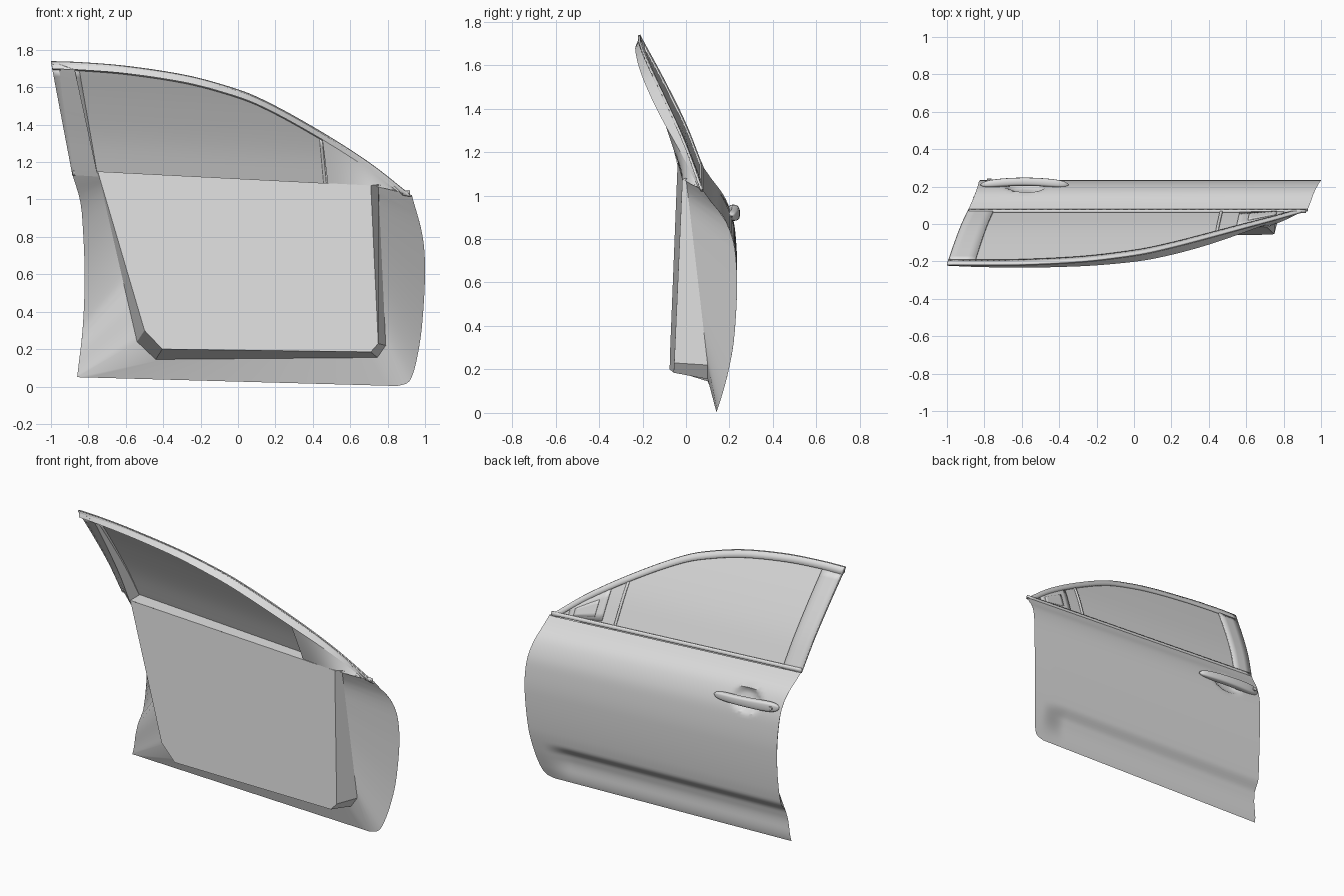
import bpy, bmesh, math
from mathutils import Vector

if "Cube" in bpy.data.objects:
    bpy.data.objects.remove(bpy.data.objects["Cube"])

paint = bpy.data.materials.new("light_grey")
paint.use_nodes = True
GREY = (0.75, 0.75, 0.75, 1)
paint.diffuse_color = GREY
paint.node_tree.nodes["Principled BSDF"].inputs["Base Color"].default_value = GREY


# Small maths helpers
def lerp(a, b, t):
    return a + (b - a) * t


def smooth(t):
    t = max(0, min(1, t))
    return t * t * (3 - 2 * t)


def curve(pts):
    """Smooth function of one variable through a few points."""
    last = len(pts) - 1

    def slope(i):
        a, b = pts[max(i - 1, 0)], pts[min(i + 1, last)]
        return (b[1] - a[1]) / (b[0] - a[0])

    def value(x):
        x = max(pts[0][0], min(pts[-1][0], x))
        i = 0
        while i < last - 1 and x > pts[i + 1][0]:
            i += 1
        (x0, y0), (x1, y1) = pts[i], pts[i + 1]
        h = x1 - x0
        t = (x - x0) / h
        bend = t * (1 - t) * h * (slope(i) * (1 - t) - slope(i + 1) * t)
        return lerp(y0, y1, smooth(t)) + bend
    return value


def finish(name, bm, angle=30, thickness=0):
    bmesh.ops.remove_doubles(bm, verts=bm.verts, dist=0.0002)
    mesh = bpy.data.meshes.new(name)
    bm.to_mesh(mesh)
    bm.free()
    obj = bpy.data.objects.new(name, mesh)
    bpy.context.collection.objects.link(obj)
    mesh.materials.append(paint)
    if thickness:
        mod = obj.modifiers.new("thickness", 'SOLIDIFY')
        mod.thickness = thickness
        mod.offset = -1
    bpy.ops.object.select_all(action='DESELECT')
    obj.select_set(True)
    bpy.context.view_layer.objects.active = obj
    bpy.ops.object.shade_smooth_by_angle(angle=math.radians(angle))
    return obj


def sheet(name, fn, nu, nv, outward=True, **kw):
    """Surface from fn(u, v); outward faces +y when u runs +x and v runs up."""
    bm = bmesh.new()
    rows = [[bm.verts.new(fn(i / nu, j / nv)) for i in range(nu + 1)] for j in range(nv + 1)]
    for a, b in zip(rows, rows[1:]):
        for i in range(nu):
            quad = [a[i], a[i + 1], b[i + 1], b[i]]
            bm.faces.new(quad[::-1] if outward else quad)
    return finish(name, bm, **kw)


# Outline and section curves
rear = curve([(0, -.86), (.25, -.83), (.5, -.82), (.75, -.83), (.88, -.845), (1, -.885)])
front = curve([(0, .85), (.012, .9), (.05, .93), (.16, .96), (.33, .985), (.62, 1), (.8, .985), (1, .93)])
roof = curve([(-1, 1.74), (-.85, 1.735), (-.6, 1.715), (-.3, 1.67), (-.1, 1.62),
              (.1, 1.55), (.4, 1.39), (.7, 1.2), (.93, 1.02)])
body_y = curve([(0, .14), (.08, .165), (.2, .195), (.35, .22), (.6, .235), (.75, .23),
                (.85, .215), (.95, .175), (1.03, .115), (1.08, .08)])
window_y = curve([(0, .08), (.2, 0), (.4, -.1), (.6, -.21)])


def belt(x):
    return 1.077 - .0607 * x


def sill_z(x):
    return 1.1115 - .0514 * x


def body(u, v):
    s = v ** 1.4
    x = lerp(rear(s), front(s), u)
    z = lerp(.003 + max(0, .85 - x) * .0275, belt(x), s)
    h = s * 1.08
    # sculpted sill, fading out towards the front
    scoop = .03 * smooth((.27 - h) / .08) * smooth(h / .16) * smooth((.9 - x) / .2)
    # finger bowl behind the handle
    r = ((x + .58) / .12) ** 2 + ((z - .915) / .08) ** 2
    bowl = .032 * smooth(1.15 * (1 - r))
    return Vector((x, body_y(h) - scoop - bowl, z))


def window(u, v, inset=0):
    xb, xt = lerp(-.885, .93, u), lerp(-1, .93, u)
    x, z = lerp(xb, xt, v), lerp(belt(xb), roof(xt), v)
    return Vector((x, window_y(z - belt(x)) - inset, z))


def frame_v(u):
    height = roof(lerp(-1, .93, u)) - belt(lerp(-.885, .93, u))
    return max(0, 1 - .042 / max(height, .042))


# Outer skin, glass and frame
sheet("outer_skin", body, 90, 70)
sheet("window_glass", lambda u, v: window(u, v, .01), 60, 16)
sheet("top_frame", lambda u, v: window(u, lerp(frame_v(u), 1, v)), 60, 2, thickness=.012)
sheet("rear_pillar", lambda u, v: window(.075 * u, v * frame_v(0), .001), 3, 16, thickness=.01)
sheet("pane_divider", lambda u, v: window(lerp(.742, .75, u), v * frame_v(.746), .002), 1, 8, thickness=.01)


def moulding(u, v):
    x = lerp(-.883, .92, u)
    z = belt(x) + .004 + .022 * v
    return Vector((x, window_y(z - belt(x)) + .001, z))


sheet("belt_moulding", moulding, 40, 2, thickness=.012)


# Front corner plate with a raised rim
def corner_plate(name, u0, u1, low, high, inset):
    def fn(u, v):
        w = lerp(u0, u1, u)
        return window(w, lerp(low, high * frame_v(w), v), inset)
    sheet(name, fn, 8, 4, thickness=.006)


corner_plate("corner_plate", .8, .93, .12, 1, .004)
corner_plate("corner_cap", .83, .91, .2, .8, 0)


# Inner window frame
def rim_depth(u):
    return curve([(0, .035), (.3, .05), (.7, .065), (1, .01)])(u)


def rim_edge(u):
    return window(u, frame_v(u)) - Vector((0, rim_depth(u), 0))


def rim(u, v):
    return (window(u, frame_v(u), .01), rim_edge(u), window(u, 1))[round(v * 2)]


def pillar(u, v):
    inner = lerp(.075, .062, v)
    top = frame_v(inner)
    glass = window(inner, v * top, .01)
    edge = glass - Vector((0, lerp(.105, .028, v), 0))
    return (window(0, v), edge, glass)[round(u * 2)]


sheet("inner_rim", rim, 60, 2, outward=False)
sheet("inner_pillar", pillar, 2, 14, outward=False)

quarter_y = curve([(.48, -.015), (.72, -.01), (.93, .08)])


def quarter(u, v):
    w = lerp(.75, 1, max(0, (u - .05) / .95))
    x = lerp(.48, .93, (w - .75) / .25)
    z = sill_z(x) - .04 * max(0, (x - .72) / .21)
    p = Vector((x, quarter_y(x), z)).lerp(rim_edge(w), v)
    if u == 0:
        p.y = window_y(p.z - belt(p.x)) - .01
    return p


sheet("quarter_trim", quarter, 20, 8, outward=False)

# Inner trim panel: raised face, walls and flange out to the skin edge
face_xz = [(-.75, 1.15), (-.5, .3), (-.405, .2), (.71, .185), (.75, .23), (.71, 1.075)]
base = [Vector(p) for p in [(-.75, -.035, 1.15), (-.54, .08, .24), (-.44, .1, .145),
                            (.745, .1, .155), (.79, .1, .22), (.75, 0, 1.08)]]


def panel_y(x, z):
    return -.0275 + .017 * x + .045 * (z - 1.11)


bm = bmesh.new()
face = [bm.verts.new((x, panel_y(x, z), z)) for x, z in face_xz]
foot = [bm.verts.new(p) for p in base]
bm.faces.new(face)
for i in range(5):
    bm.faces.new((face[i], foot[i], foot[i + 1], face[i + 1]))
bmesh.ops.recalc_face_normals(bm, faces=bm.faces)
if bm.faces[:][0].normal.y > 0:
    bmesh.ops.reverse_faces(bm, faces=bm.faces)
finish("trim_panel", bm, 10)

N = 30
path = [(body(0, 1 - i / N), base[0].lerp(base[1], i / N)) for i in range(N + 1)]
path += [(body(i / N, 0), base[2].lerp(base[3], i / N)) for i in range(N + 1)]
path += [(body(1, i / N), base[4].lerp(base[5], i / N)) for i in range(N + 1)]
sheet("inner_flange", lambda u, v: path[round(u * (len(path) - 1))][round(v)],
      len(path) - 1, 1, outward=False)


# Window sill
def sill(u, v):
    x = lerp(-.75, .72, u)
    z = sill_z(x)
    return Vector((x, lerp(panel_y(x, z), window_y(z - belt(x)) - .01, v), z))


sheet("window_sill", sill, 20, 1, outward=False)


# Door handle with lock disc
def handle(u, v):
    x = lerp(-.82, -.35, u)
    ends = max(.02, 1 - abs(2 * u - 1) ** 6) ** .5
    a = v * math.tau
    c, s = math.cos(a), math.sin(a)
    half = lerp(.034, .024, u) * ends
    y = .21 + .016 * math.sin(math.pi * u) + .022 * ends * math.copysign(abs(c) ** .6, c)
    return Vector((x, y, belt(x) - .195 + half * math.copysign(abs(s) ** .6, s)))


sheet("door_handle", handle, 32, 20, outward=False, angle=50)

bpy.ops.mesh.primitive_cylinder_add(vertices=20, radius=.012, depth=.008,
                                    location=(-.775, .238, .93), rotation=(math.pi / 2, 0, 0))
lock = bpy.context.object
lock.name = "lock_disc"
lock.data.materials.append(paint)
